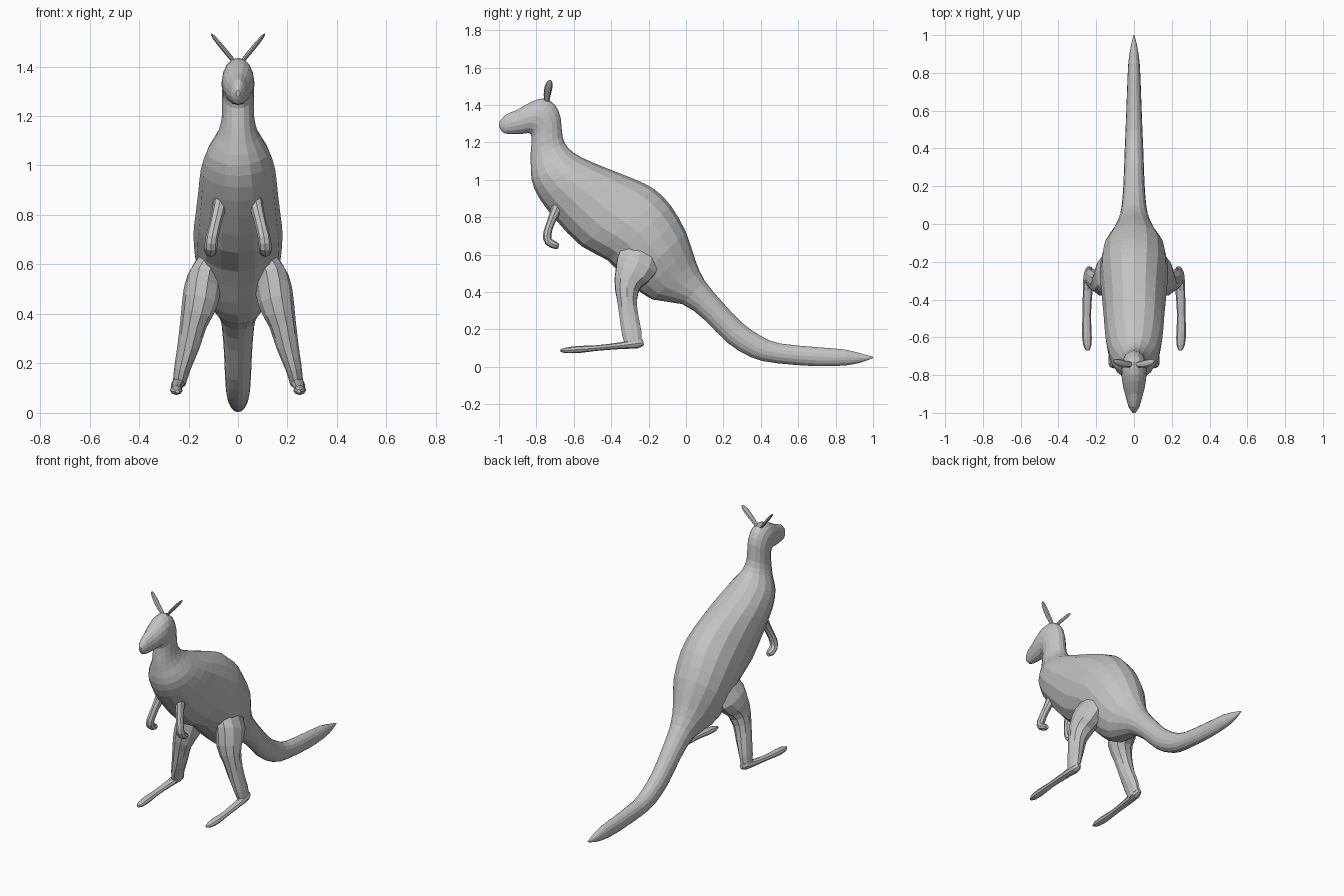
import bpy, bmesh, math
from mathutils import Vector

fur = bpy.data.materials.new("grey_fur")
fur.diffuse_color = (0.55, 0.55, 0.55, 1)


def refine(rows, steps):
    """Catmull-Rom interpolation of rows of numbers."""
    out = []
    n = len(rows)
    for i in range(n - 1):
        p0, p1 = rows[max(i - 1, 0)], rows[i]
        p2, p3 = rows[i + 1], rows[min(i + 2, n - 1)]
        for s in range(steps):
            t = s / steps
            out.append([0.5 * (2 * b + (c - a) * t + (2 * a - 5 * b + 4 * c - d) * t * t
                               + (3 * b - a - 3 * c + d) * t ** 3)
                        for a, b, c, d in zip(p0, p1, p2, p3)])
    out.append(list(rows[-1]))
    return out


def loft(name, rings, sides):
    """Skin rings given as (centre, half axis u, half axis v)."""
    bm = bmesh.new()
    loops = []
    for c, u, v in rings:
        loops.append([bm.verts.new(c + u * math.cos(a) + v * math.sin(a))
                      for a in (2 * math.pi * k / sides for k in range(sides))])
    for a, b in zip(loops, loops[1:]):
        for k in range(sides):
            j = (k + 1) % sides
            bm.faces.new((a[k], a[j], b[j], b[k]))
    bm.faces.new(loops[0])
    bm.faces.new(loops[-1])
    bmesh.ops.recalc_face_normals(bm, faces=bm.faces)
    mesh = bpy.data.meshes.new(name)
    bm.to_mesh(mesh)
    bm.free()
    mesh.materials.append(fur)
    ob = bpy.data.objects.new(name, mesh)
    bpy.context.collection.objects.link(ob)
    return ob


def limb(name, path, sides, steps=2):
    """Pair of tubes; path rows are x, y, z, sideways radius, fore-aft radius."""
    for label, sx in (("left", 1), ("right", -1)):
        rows = refine([(sx * r[0], *r[1:]) for r in path], steps)
        pts = [Vector(r[:3]) for r in rows]
        rings = []
        for i, r in enumerate(rows):
            t = (pts[min(i + 1, len(pts) - 1)] - pts[max(i - 1, 0)]).normalized()
            u = Vector((1, 0, 0))
            u = (u - t * u.dot(t)).normalized()
            rings.append((pts[i], u * r[3], t.cross(u) * r[4]))
        loft(f"{label}_{name}", rings, sides)


# Head, trunk and tail: upper y, z, lower y, z, half width
profile = [
    (-1.00, 1.305, -0.998, 1.28, 0.008),
    (-0.965, 1.347, -0.975, 1.25, 0.028),
    (-0.90, 1.375, -0.935, 1.245, 0.043),
    (-0.83, 1.415, -0.89, 1.245, 0.058),
    (-0.76, 1.435, -0.86, 1.247, 0.065),
    (-0.70, 1.40, -0.84, 1.25, 0.066),
    (-0.67, 1.33, -0.825, 1.23, 0.064),
    (-0.66, 1.23, -0.83, 1.15, 0.066),
    (-0.63, 1.17, -0.83, 1.08, 0.085),
    (-0.56, 1.12, -0.825, 1.00, 0.125),
    (-0.42, 1.06, -0.79, 0.91, 0.150),
    (-0.28, 1.005, -0.70, 0.79, 0.160),
    (-0.17, 0.95, -0.56, 0.645, 0.172),
    (-0.08, 0.86, -0.42, 0.57, 0.180),
    (0.00, 0.72, -0.29, 0.44, 0.165),
    (0.05, 0.57, -0.18, 0.36, 0.115),
    (0.10, 0.46, -0.02, 0.335, 0.075),
    (0.20, 0.34, 0.10, 0.25, 0.060),
    (0.30, 0.235, 0.22, 0.13, 0.054),
    (0.40, 0.165, 0.35, 0.05, 0.050),
    (0.50, 0.125, 0.48, 0.02, 0.045),
    (0.70, 0.105, 0.70, 0.003, 0.037),
    (0.85, 0.092, 0.86, 0.008, 0.030),
    (0.95, 0.067, 0.95, 0.028, 0.015),
    (1.00, 0.053, 1.00, 0.047, 0.002),
]
rings = []
for ty, tz, by, bz, w in refine(profile, 2):
    top, low = Vector((0, ty, tz)), Vector((0, by, bz))
    rings.append(((top + low) / 2, (top - low) / 2, Vector((w, 0, 0))))
loft("body_head_and_tail", rings, 16)

# Hind legs, from inside the hip to the ankle
limb("hind_leg", [
    (0.10, -0.24, 0.63, 0.05, 0.10),
    (0.135, -0.265, 0.54, 0.072, 0.115),
    (0.153, -0.31, 0.45, 0.073, 0.078),
    (0.18, -0.315, 0.36, 0.055, 0.056),
    (0.20, -0.305, 0.27, 0.045, 0.053),
    (0.225, -0.29, 0.18, 0.033, 0.055),
    (0.238, -0.28, 0.115, 0.026, 0.045),
], 10)

# Long hind feet
limb("hind_foot", [
    (0.235, -0.228, 0.13, 0.012, 0.014),
    (0.238, -0.26, 0.125, 0.027, 0.026),
    (0.245, -0.35, 0.113, 0.026, 0.018),
    (0.25, -0.48, 0.10, 0.022, 0.015),
    (0.25, -0.57, 0.093, 0.026, 0.019),
    (0.247, -0.64, 0.088, 0.022, 0.015),
    (0.245, -0.67, 0.087, 0.008, 0.007),
], 8)

# Short forearms with curled paws
limb("arm", [
    (0.07, -0.67, 0.91, 0.028, 0.035),
    (0.072, -0.69, 0.85, 0.028, 0.030),
    (0.088, -0.72, 0.78, 0.024, 0.022),
    (0.105, -0.742, 0.71, 0.025, 0.022),
    (0.11, -0.735, 0.67, 0.026, 0.022),
    (0.11, -0.70, 0.65, 0.024, 0.020),
    (0.11, -0.68, 0.645, 0.012, 0.012),
], 8)

# Thin leaf-shaped ears
limb("ear", [
    (0.008, -0.745, 1.41, 0.008, 0.012),
    (0.045, -0.742, 1.455, 0.009, 0.019),
    (0.078, -0.735, 1.495, 0.009, 0.021),
    (0.10, -0.728, 1.522, 0.006, 0.014),
    (0.108, -0.725, 1.532, 0.002, 0.004),
], 8)
